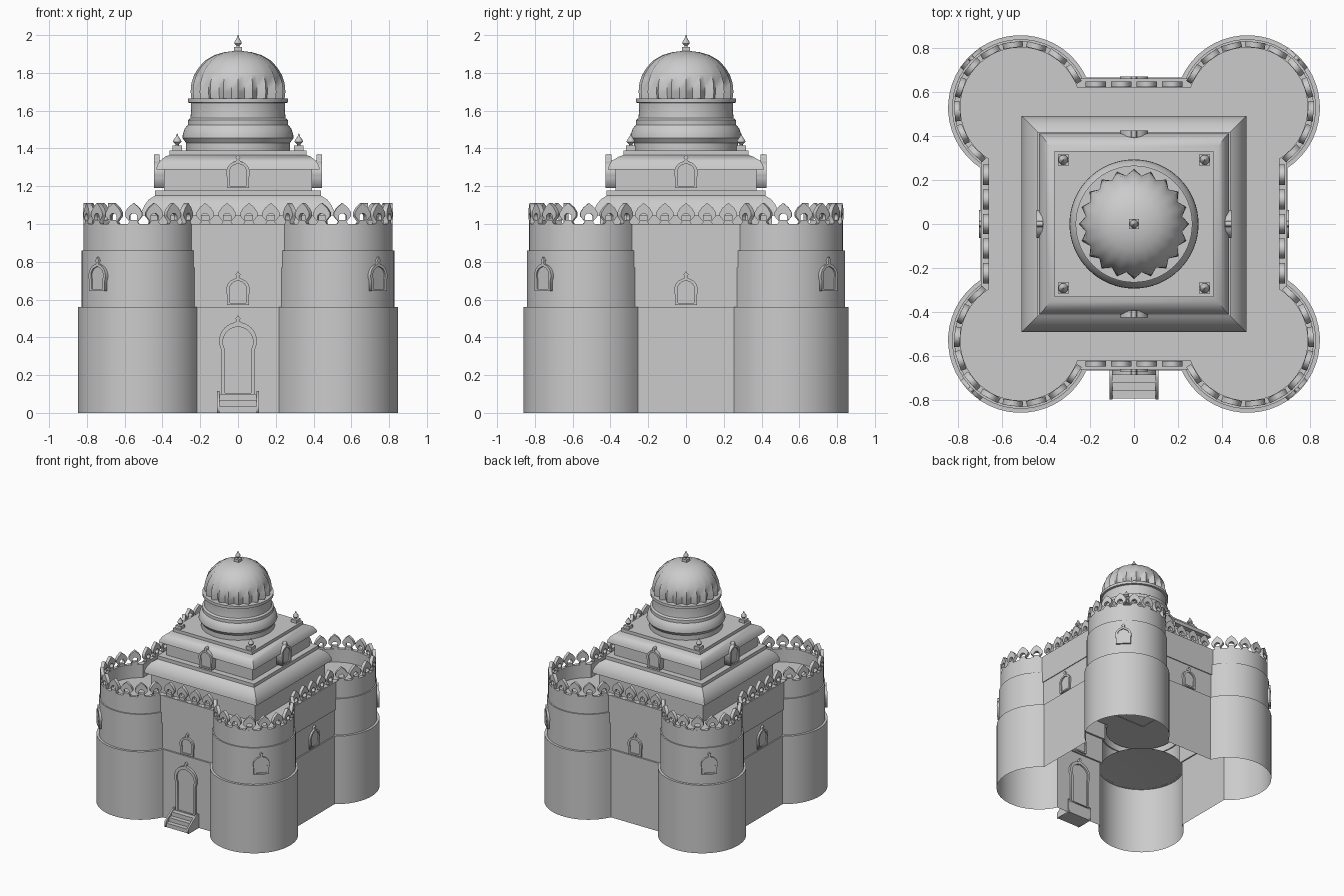
import bpy, bmesh
from math import sin, cos, pi, radians, acos, asin
from mathutils import Vector, Matrix

if "Cube" in bpy.data.objects:
    bpy.data.objects.remove(bpy.data.objects["Cube"])

CX, CY = 0.517, 0.53          # tower centres


def add(name, mesh, loc=(0, 0, 0), rot=0.0):
    ob = bpy.data.objects.new(name, mesh)
    ob.location = loc
    ob.rotation_euler.z = rot
    bpy.context.collection.objects.link(ob)
    return ob


def smooth(ob, deg=35):
    bpy.ops.object.select_all(action='DESELECT')
    bpy.context.view_layer.objects.active = ob
    ob.select_set(True)
    bpy.ops.object.shade_smooth_by_angle(angle=radians(deg))


def loft(name, rings, bottom=False, top=True, smooth_deg=35):
    """Skin a stack of closed rings with equal point counts."""
    bm = bmesh.new()
    vr = [[bm.verts.new(p) for p in r] for r in rings]
    for a, b in zip(vr, vr[1:]):
        for i in range(len(a)):
            j = (i + 1) % len(a)
            bm.faces.new((a[i], a[j], b[j], b[i]))
    if top:
        bm.faces.new(vr[-1])
    if bottom:
        bm.faces.new(vr[0][::-1])
    me = bpy.data.meshes.new(name)
    bm.to_mesh(me)
    bm.free()
    ob = add(name, me)
    if smooth_deg:
        smooth(ob, smooth_deg)
    return ob


def circle(r, z, n=48, valley=1.0, c=(0, 0)):
    return [(c[0] + r * (valley if i % 2 else 1) * cos(2 * pi * i / n),
             c[1] + r * (valley if i % 2 else 1) * sin(2 * pi * i / n), z) for i in range(n)]


def rect(hx, z, dy=0.02):
    hy = hx - dy
    return [(-hx, -hy, z), (hx, -hy, z), (hx, hy, z), (-hx, hy, z)]


def box(name, x0, x1, y0, y1, z0, z1):
    return loft(name, [[(x0, y0, z), (x1, y0, z), (x1, y1, z), (x0, y1, z)] for z in (z0, z1)],
                bottom=True, smooth_deg=0)


def tower_angles(r, X, Y):
    return -acos((X - CX) / r), pi - asin((Y - CY) / r)


def outline(z, r, X, Y, n=28):
    """Plan of the castle: four round corner towers joined by straight walls."""
    a0, a1 = tower_angles(r, X, Y)
    q = [(CX + r * cos(a0 + (a1 - a0) * i / n), CY + r * sin(a0 + (a1 - a0) * i / n)) for i in range(n + 1)]
    pts = q + [(-x, y) for x, y in q[::-1]] + [(-x, -y) for x, y in q] + [(x, -y) for x, y in q[::-1]]
    return [(x, y, z) for x, y in pts]


def plate(name, outlines, depth):
    """Upright flat plate in local XZ from 2D outlines; inner outlines are holes."""
    cu = bpy.data.curves.new(name, 'CURVE')
    cu.dimensions, cu.fill_mode, cu.extrude = '2D', 'BOTH', depth / 2
    for pts in outlines:
        sp = cu.splines.new('POLY')
        sp.points.add(len(pts) - 1)
        for p, co in zip(sp.points, pts):
            p.co = (co[0], co[1], 0, 1)
        sp.use_cyclic_u = True
    ob = add(name, cu)
    dg = bpy.context.evaluated_depsgraph_get()
    me = bpy.data.meshes.new_from_object(ob.evaluated_get(dg))
    bpy.data.objects.remove(ob)
    me.transform(Matrix.Rotation(pi / 2, 4, 'X'))
    return me


def arch(w, R, hc, tip=False):
    """Horseshoe arch outline: jamb half-width w, arch radius R at height hc."""
    a = -acos(w / R)
    half = [(w, 0)] + [(R * cos(a + (pi / 2 - a) * i / 10), hc + R * sin(a + (pi / 2 - a) * i / 10))
                       for i in range(10)]
    t = hc + R
    end = [(.006, t + .006), (.013, t + .02), (0, t + .036)] if tip else [(0, t + .004)]
    return half + end + [(-x, y) for x, y in half[::-1] + end[:-1][::-1]] if not tip else \
        half + end + [(-x, y) for x, y in end[:-1][::-1]] + [(-x, y) for x, y in half[::-1]]


# castle body: plinth, upper wall, parapet, roof floor (open underneath)
steps = [(0, .33, .70, .668), (.56, .33, .70, .668), (.56, .312, .69, .655), (.86, .312, .69, .655),
         (.86, .302, .688, .652), (1.0, .302, .688, .652), (1.0, .274, .66, .62), (.89, .274, .66, .62)]
loft("castle_body", [outline(*s) for s in steps])

# tower inner floors and wall panels
for sx in (-1, 1):
    for sy in (-1, 1):
        loft("tower_floor", [circle(.32, .56, c=(sx * CX, sy * CY)),
                             circle(.31, .561, c=(sx * CX, sy * CY))])
for s in (-1, 1):
    y0, y1 = sorted((s * .64, s * .662))
    box("wall_panel", -.245, .245, y0, y1, .77, .999)
    x0, x1 = sorted((s * .67, s * .696))
    box("wall_panel_side", x0, x1, -.285, .285, .77, .999)

# pierced merlons
half = [(.03, 0), (.021, .012), (.046, .042), (.046, .06), (.03, .086)]
merlon = plate("merlon", [half + [(0, .112)] + [(-x, y) for x, y in half[::-1]],
                          [(-.02, .022), (.02, .022), (.02, .045), (.008, .056), (-.008, .056), (-.02, .045)]],
               .026)
a0, a1 = tower_angles(.288, .674, .636)
for sx in (-1, 1):
    for sy in (-1, 1):
        for i in range(10):
            a = a0 + (a1 - a0) * (i + .5) / 10
            d = Vector((sx * cos(a), sy * sin(a)))
            add("tower_merlon", merlon, (sx * CX + .288 * d.x, sy * CY + .288 * d.y, 1.0),
                Vector((1, 0)).angle_signed(d) * -1 + pi / 2)
for s in (-1, 1):
    for i in range(4):
        add("wall_merlon", merlon, ((i - 1.5) * .116, s * .636, 1.0))
    for i in range(5):
        add("side_merlon", merlon, (s * .674, (i - 2) * .112, 1.0), pi / 2)

# arched windows
frame = plate("window_frame", [arch(.058, .063, .08, True), [(x, y + .012) for x, y in arch(.042, .046, .07)]], .03)
pane = plate("window_pane", [arch(.046, .05, .085)], .012)


def window(name, d, z, ang, origin=(0, 0)):
    x, y = origin[0] + d * cos(ang), origin[1] + d * sin(ang)
    add(name + "_frame", frame, (x, y, z), ang + pi / 2)
    add(name + "_pane", pane, (x, y, z), ang + pi / 2)


dormer = plate("dormer_body", [arch(.056, .061, .08)], .10)
for k in range(4):
    ang = k * pi / 2
    window("wall_window", (.69, .657)[k % 2], .57, ang)
    window("dormer", (.43, .41)[k % 2], 1.19, ang)
    d = (.37, .35)[k % 2]
    add("dormer_body", dormer, (d * cos(ang), d * sin(ang), 1.19), ang + pi / 2)
    diag = ang + pi / 4
    window("tower_window", .31, .645, diag,
           (CX * (1 if cos(diag) > 0 else -1), CY * (1 if sin(diag) > 0 else -1)))

# entrance door
add("door_frame", plate("door_frame", [arch(.088, .1, .28, True), [(x, y + .005) for x, y in arch(.07, .08, .27)]], .04),
    (0, -.668, .1))
add("door_panel", plate("door_panel", [arch(.075, .085, .275)], .016), (0, -.668, .1))

# entrance stairs
for i in range(3):
    box("stair_step", -.098, .098, -.69 - .035 * (3 - i), -.66, .033 * i, .033 * (i + 1))
rail = plate("stair_rail", [[(.66, 0), (.66, .115), (.70, .115), (.80, .045), (.80, 0)]], .014)
for s in (-1, 1):
    add("stair_rail", rail, (s * .104, 0, 0), -pi / 2)

# stepped square roof with rounded cornices
tiers = [(.475, .885), (.475, 1.045), (.512, 1.045), (.508, 1.07), (.495, 1.1), (.472, 1.13), (.44, 1.15),
         (.44, 1.178), (.392, 1.178), (.392, 1.288), (.433, 1.288), (.428, 1.31), (.412, 1.335), (.385, 1.357),
         (.362, 1.365), (.362, 1.39)]
loft("stepped_roof", [rect(r, z, .02 if z < 1.35 else .03) for r, z in tiers])

# round drum
drum = [(.276, 1.385), (.276, 1.43), (.294, 1.455), (.292, 1.475), (.282, 1.505), (.266, 1.525), (.266, 1.55),
        (.252, 1.56), (.248, 1.6), (.25, 1.64), (.266, 1.643), (.266, 1.665), (.2, 1.665)]
loft("drum", [circle(r, z, 64) for r, z in drum])

# fluted dome
dome = [(.246, 1.655, .87), (.251, 1.70, .885), (.247, 1.745, .9), (.232, 1.79, .92), (.207, 1.83, .935),
        (.172, 1.867, .95), (.125, 1.894, .965), (.075, 1.909, .98), (.02, 1.916, 1)]
loft("fluted_dome", [circle(r, z, 40, v) for r, z, v in dome], smooth_deg=60)


def finial(name, x, y, z, h, hb):
    """Square foot with a pointed bulb above."""
    loft(name + "_foot", [[(x + sx * hb, y + sy * hb, zz) for sx, sy in ((-1, -1), (1, -1), (1, 1), (-1, 1))]
                          for zz in (z, z + h * .3)], smooth_deg=0)
    prof = [(.4, .3), (.35, .38), (.9, .52), (.85, .6), (.3, .82), (.05, 1)]
    loft(name + "_bulb", [circle(hb * r, z + h * t, 12, c=(x, y)) for r, t in prof])


finial("dome_finial", 0, 0, 1.91, .09, .022)
for sx in (-1, 1):
    for sy in (-1, 1):
        finial("corner_finial", sx * .322, sy * .292, 1.388, .09, .025)
